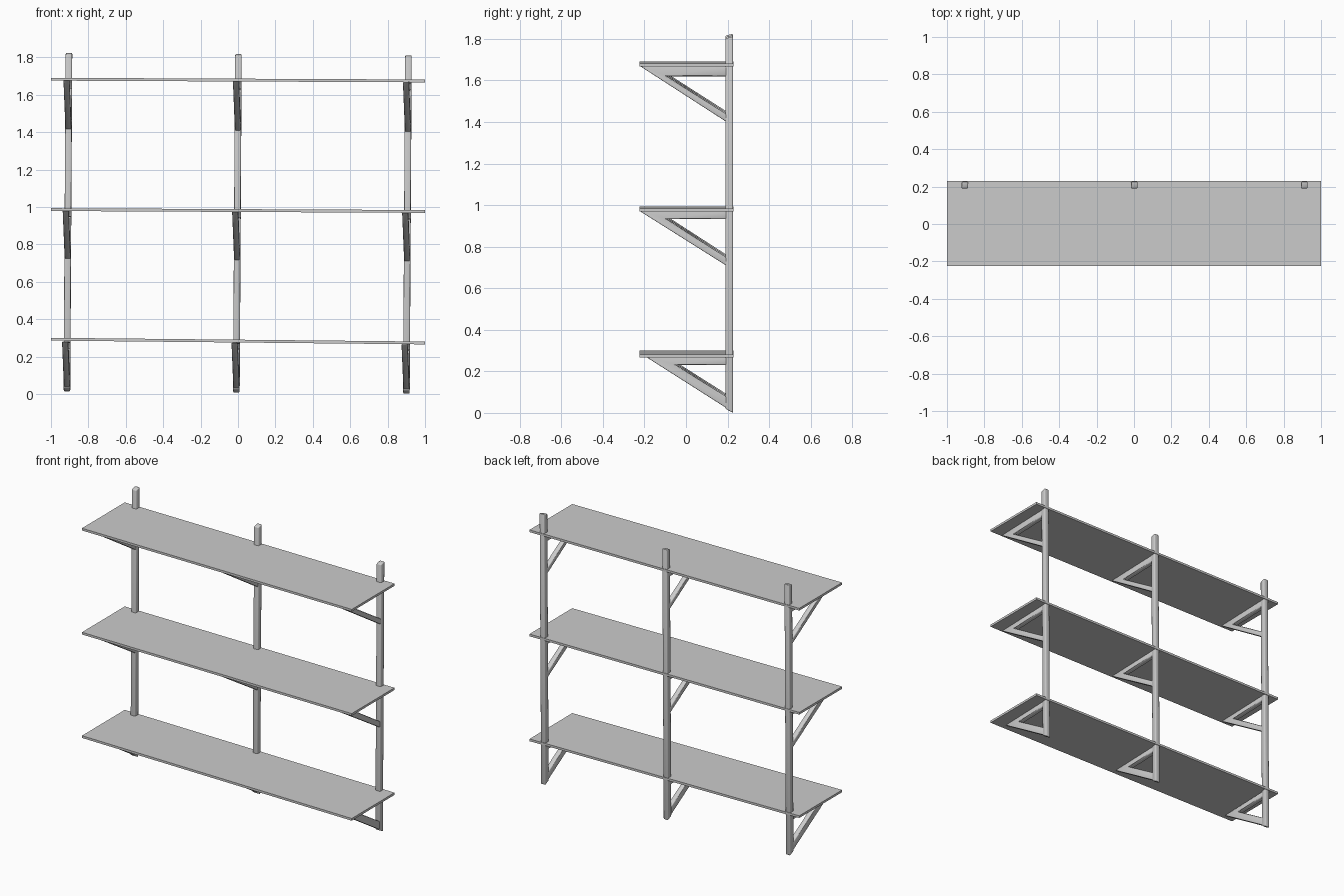
import bpy, bmesh

if "Cube" in bpy.data.objects:
    bpy.data.objects.remove(bpy.data.objects["Cube"])


def prism(name, outline, x, half, place):
    """Extrude a y-z outline along x, then nudge each point with place()."""
    bm = bmesh.new()
    face = bm.faces.new([bm.verts.new((x - half, y, z)) for y, z in outline])
    ext = bmesh.ops.extrude_face_region(bm, geom=[face])
    for v in ext["geom"]:
        if isinstance(v, bmesh.types.BMVert):
            v.co.x += 2 * half
    for v in bm.verts:
        place(v.co)
    bmesh.ops.recalc_face_normals(bm, faces=bm.faces)
    me = bpy.data.meshes.new(name)
    bm.to_mesh(me)
    bm.free()
    ob = bpy.data.objects.new(name, me)
    bpy.context.collection.objects.link(ob)
    return ob


def soften(ob):
    bev = ob.modifiers.new("soft_edges", 'BEVEL')
    bev.width = 0.005
    bev.segments = 2
    for p in ob.data.polygons:
        p.use_smooth = True


# Boards: centre height at the left and right ends (slightly sagging right)
boards = {"top": (1.683, 1.674), "middle": (0.986, 0.976), "bottom": (0.293, 0.273)}
for level, (zl, zr) in boards.items():
    def tilt(co, zl=zl, zr=zr):
        co.z += zl + (zr - zl) * (co.x + 1) / 2
    prism(level + "_shelf",
          [(-0.224, -0.0075), (0.229, -0.0075), (0.229, 0.0075), (-0.224, 0.0075)],
          0, 1.0, tilt)

# Bracket outlines: horizontal arm and diagonal strut as one open triangle
brackets = {
    "top": [(-0.22, 1.668), (0.2, 1.668), (0.2, 1.62), (-0.09, 1.62), (0.2, 1.435), (0.2, 1.397)],
    "middle": [(-0.224, 0.972), (0.2, 0.972), (0.2, 0.932), (-0.09, 0.932), (0.2, 0.745), (0.2, 0.705)],
    "bottom": [(-0.19, 0.268), (0.2, 0.268), (0.2, 0.23), (-0.045, 0.23), (0.2, 0.075),
               (0.223, 0.05), (0.223, 0.005)],
}

# Uprights with their three brackets; all lean a little
for side, x in (("left", -0.915), ("centre", -0.009), ("right", 0.9)):
    def lean(co, x=x):
        co.x += 0.006 * co.z + 0.03 * (co.y - 0.2)
        co.z += 0.007 * (0.9 - x)
    post = prism(side + "_upright",
                 [(0.19, 0.02), (0.226, 0.0), (0.226, 1.812), (0.19, 1.802)], x, 0.0175, lean)
    soften(post)
    for level, outline in brackets.items():
        soften(prism(f"{side}_{level}_bracket", outline, x, 0.016, lean))
